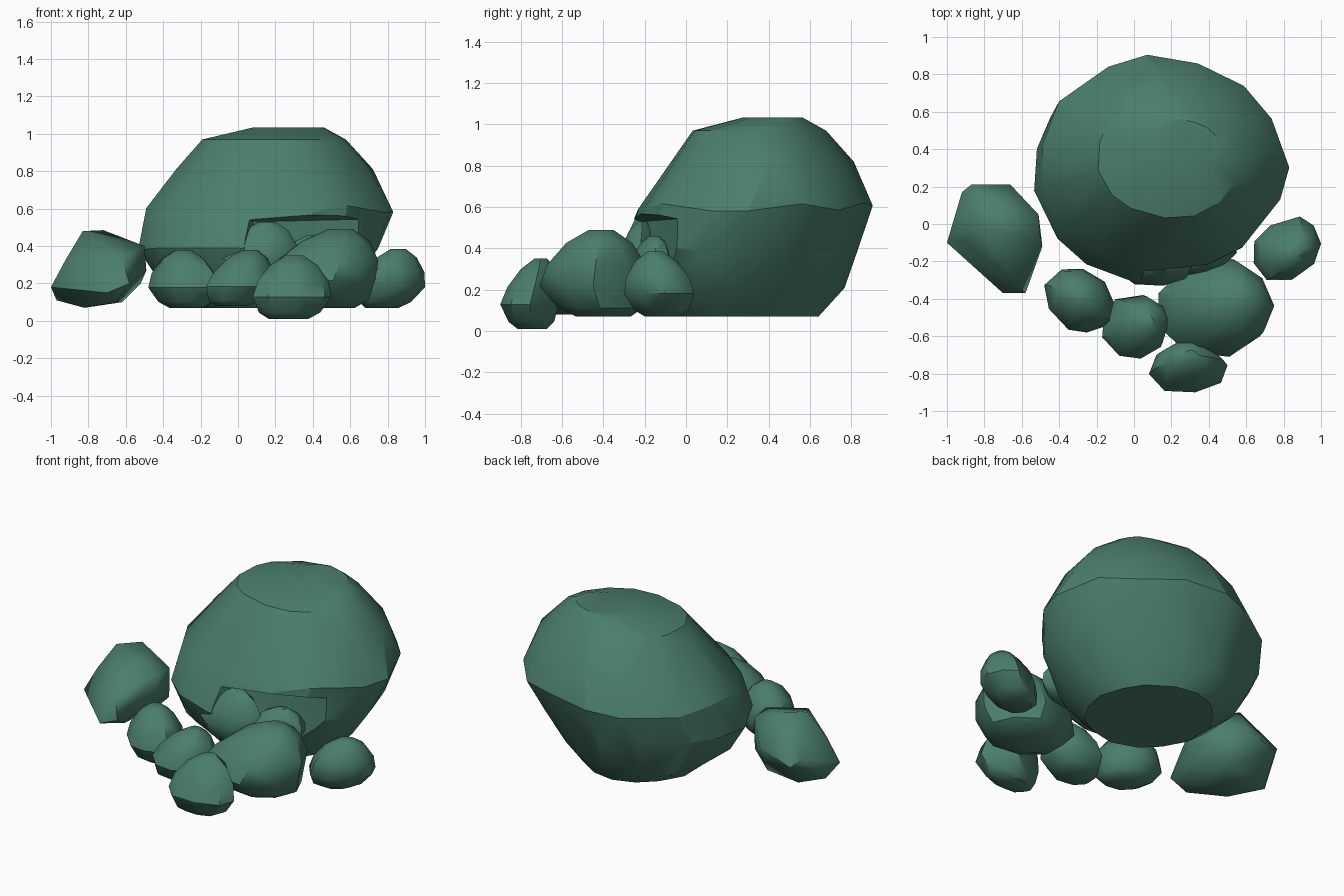
import bpy, bmesh, random
from math import sin, cos, tau

if "Cube" in bpy.data.objects:
    bpy.data.objects.remove(bpy.data.objects["Cube"])

random.seed(4)
mat = bpy.data.materials.new("green_stone")
mat.diffuse_color = (0.07, 0.21, 0.15, 1)
mat.use_nodes = True
mat.node_tree.nodes["Principled BSDF"].inputs["Base Color"].default_value = mat.diffuse_color


def hull(name, pts):
    """Convex faceted solid around the points."""
    bm = bmesh.new()
    for p in pts:
        bm.verts.new(p)
    res = bmesh.ops.convex_hull(bm, input=bm.verts)
    junk = {e for e in res["geom_interior"] + res["geom_unused"]
            if isinstance(e, bmesh.types.BMVert)}
    bmesh.ops.delete(bm, geom=list(junk), context='VERTS')
    bmesh.ops.dissolve_limit(bm, angle_limit=0.05, verts=bm.verts, edges=bm.edges)
    bmesh.ops.recalc_face_normals(bm, faces=bm.faces)
    me = bpy.data.meshes.new(name)
    bm.to_mesh(me)
    bm.free()
    ob = bpy.data.objects.new(name, me)
    bpy.context.collection.objects.link(ob)
    me.materials.append(mat)
    return ob


def ring(n, jitter):
    """Slightly uneven circle in plan."""
    out = []
    for i in range(n):
        a = tau * (i + random.uniform(-.15, .15)) / n
        r = 1 + random.uniform(-jitter, jitter)
        out.append((r * cos(a), r * sin(a)))
    return out


def smooth(ob, angle):
    bpy.ops.object.select_all(action='DESELECT')
    ob.select_set(True)
    bpy.context.view_layer.objects.active = ob
    bpy.ops.object.shade_smooth_by_angle(angle=angle)


# Main boulder: stacked rings given as (z, x0, x1, y0, y1), flattened at the back right
levels = [(.07, -.25, .48, -.1, .65), (.19, -.43, .61, -.23, .76), (.4, -.55, .76, -.31, .84),
          (.6, -.5, .82, -.24, .91), (.8, -.34, .73, -.06, .82), (.97, -.2, .58, .03, .68),
          (1.035, .08, .46, .28, .56)]
boulder_pts = []
for z, x0, x1, y0, y1 in levels:
    for u, v in ring(15, .02):
        k = .94 if u > .2 and v > .2 else 1
        boulder_pts.append(((x0 + x1 + k * u * (x1 - x0)) / 2, (y0 + y1 + k * v * (y1 - y0)) / 2,
                            z + random.uniform(-.02, .02) * (.1 < z < .9)))
boulder = hull("boulder", boulder_pts)

# Undercut below the front lip
cutter = hull("undercut_cutter",
              [(-.06, -.5, .6), (.95, -.35, .6), (.95, .05, .55), (.08, -.21, .53),
               (.6, -.05, .53), (-.06, -.5, .2), (.95, -.35, .2), (.95, .05, .2),
               (.1, -.25, .2), (.6, -.09, .2)])
cutter.hide_render = True
mod = boulder.modifiers.new("undercut", 'BOOLEAN')
mod.operation, mod.solver, mod.object = 'DIFFERENCE', 'EXACT', cutter
bpy.context.view_layer.objects.active = boulder
bpy.ops.object.modifier_apply(modifier=mod.name)
bpy.data.objects.remove(cutter)
smooth(boulder, 0.45)


def stone(name, low, high, peak=(0, 0), foot=(0, 0), skew=0, taper=0):
    """Rounded stone filling a box; peak and foot shift its top and bottom."""
    plan = ring(9, .06)
    pts = []
    for t, s in [(0, .5), (.1, .78), (.35, 1), (.6, .9), (.85, .6), (1, .22)]:
        up, down = max(0, t - .35) / .65, max(0, .35 - t) / .35
        for u, v in plan:
            pts.append((s * (u * (1 - taper * v) + skew * v) + up * peak[0] + down * foot[0],
                        s * (v + skew * u) + up * peak[1] + down * foot[1], t))
    mins = [min(c) for c in zip(*pts)]
    maxs = [max(c) for c in zip(*pts)]
    fit = [[l + (c - a) / (b - a) * (h - l) for c, a, b, l, h in zip(p, mins, maxs, low, high)]
           for p in pts]
    smooth(hull(name, fit), 0.7)


# Large left stone, with a ridge on top and a low nose at its outer front
smooth(hull("left_stone",
            [(-.82, -.15, .07), (-.65, -.2, .1), (-.62, .08, .1), (-.85, .1, .09),
             (-1, -.1, .18), (-.97, 0, .11), (-.7, -.37, .15), (-.58, -.37, .2),
             (-.49, -.12, .27), (-.52, .06, .2), (-.92, .17, .28), (-.66, .21, .3),
             (-.87, .21, .23), (-.92, -.08, .33), (-.83, -.02, .48), (-.72, .08, .485),
             (-.5, -.08, .4), (-.51, .05, .39), (-.62, -.33, .33)]), 0.9)

# Smaller stones along the front and right
stone("front_left_stone", (-.48, -.58, .07), (-.11, -.24, .38), (0, .1), (.1, 0), -.12)
stone("front_middle_stone", (-.17, -.72, .08), (.19, -.38, .38), (.35, .15), (-.2, 0), .05)
stone("front_right_stone", (.13, -.71, .07), (.75, -.18, .49), (.4, .1), (.15, .15))
stone("front_small_stone", (.08, -.9, .01), (.5, -.61, .35), (.05, .4), (-.1, .1), 0, .3)
stone("right_stone", (.64, -.3, .07), (1, .04, .385), (.2, -.1), (-.25, .1), .1)

# Broken ledge under the lip
stone("ledge_stone", (-.08, -.33, .22), (.32, -.13, .53), (.2, .2))
stone("ledge_chip", (.22, -.27, .25), (.55, -.07, .46), (.2, .2), skew=.2)
